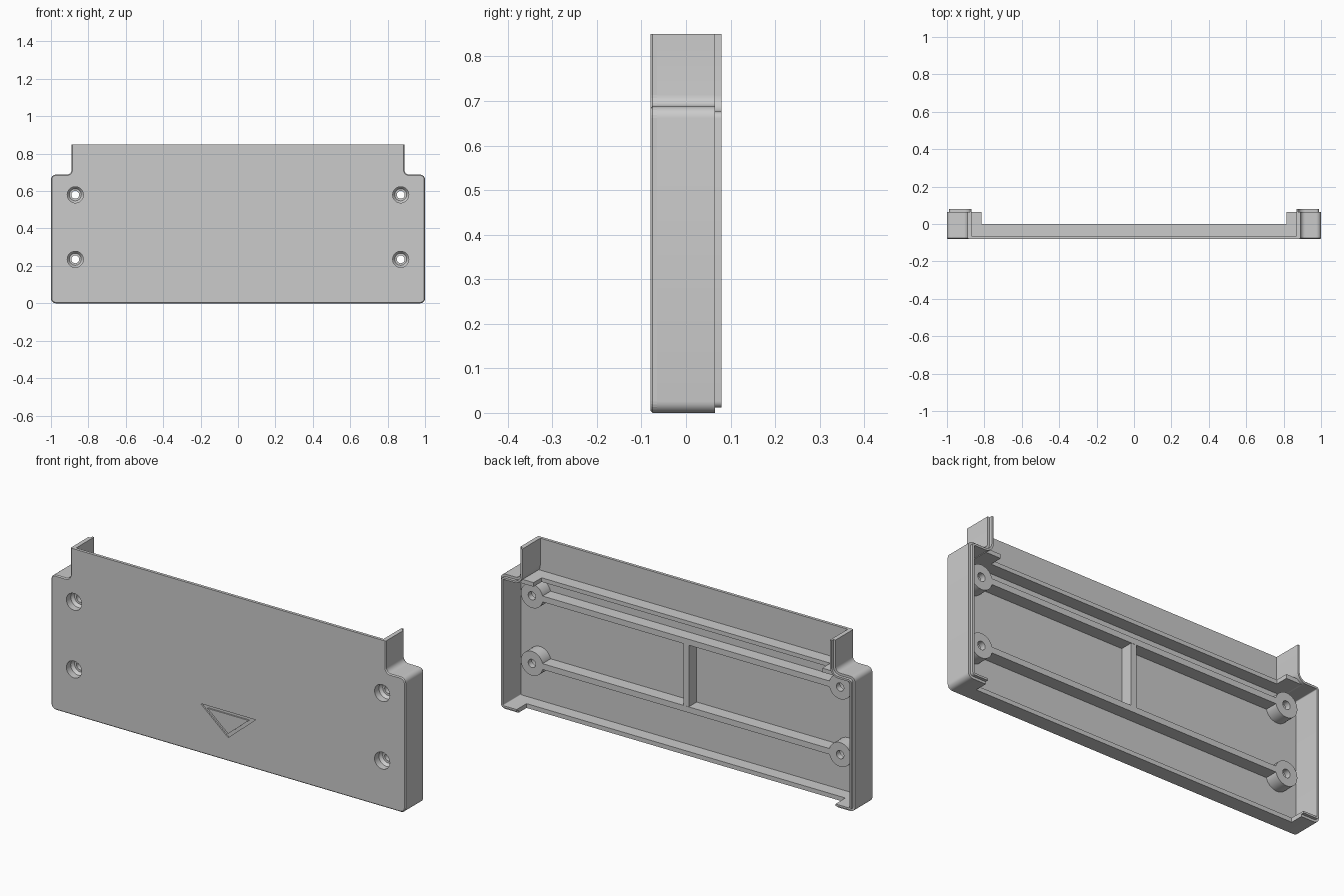
import bpy, bmesh, math
from mathutils import Vector

old = bpy.data.objects.get("Cube")
if old:
    bpy.data.objects.remove(old)

grey = bpy.data.materials.new("plain grey")
grey.use_nodes = True
grey.diffuse_color = (0.6, 0.6, 0.6, 1)
grey.node_tree.nodes["Principled BSDF"].inputs["Base Color"].default_value = (0.6, 0.6, 0.6, 1)

FRONT, FLOOR, MID, RIM, LIP = -0.08, -0.065, 0.0, 0.065, 0.08
TOP, STEP, NECK, WALL = 0.85, 0.688, 0.89, 0.022


def finish(name, bm, smooth=False):
    bmesh.ops.recalc_face_normals(bm, faces=bm.faces)
    mesh = bpy.data.meshes.new(name)
    bm.to_mesh(mesh)
    bm.free()
    mesh.materials.append(grey)
    ob = bpy.data.objects.new(name, mesh)
    bpy.context.collection.objects.link(ob)
    if smooth:
        bpy.ops.object.select_all(action='DESELECT')
        ob.select_set(True)
        bpy.context.view_layer.objects.active = ob
        bpy.ops.object.shade_smooth_by_angle(angle=math.radians(35))
    return ob


def box(name, x0, x1, y0, y1, z0, z1):
    bm = bmesh.new()
    bmesh.ops.create_cube(bm, size=1)
    for v in bm.verts:
        v.co = ((x0, x1)[v.co.x > 0], (y0, y1)[v.co.y > 0], (z0, z1)[v.co.z > 0])
    return finish(name, bm)


def arc(cx, cz, r, a0, a1, n=6):
    angles = [math.radians(a0 + (a1 - a0) * i / n) for i in range(n + 1)]
    return [Vector((cx + r * math.cos(a), cz + r * math.sin(a))) for a in angles]


def offset(path, d):
    """Shift an open path to its left by d with mitred corners."""
    out = []
    for i, p in enumerate(path):
        dirs = [(path[j + 1] - path[j]).normalized() for j in (i - 1, i) if 0 <= j < len(path) - 1]
        normals = [Vector((-t.y, t.x)) for t in dirs]
        m = sum(normals, Vector((0, 0))).normalized()
        out.append(p + m * d / m.dot(normals[0]))
    return out


def loft(name, loops, closed=False, smooth=True):
    """Skin a list of (points, y) rings; cap both ends or close into a tube."""
    bm = bmesh.new()
    rings = [[bm.verts.new((p.x, y, p.y)) for p in pts] for pts, y in loops]
    n = len(rings[0])
    pairs = list(zip(rings, rings[1:])) + ([(rings[-1], rings[0])] if closed else [])
    for a, b in pairs:
        for i in range(n):
            bm.faces.new((a[i], a[(i + 1) % n], b[(i + 1) % n], b[i]))
    if not closed:
        bm.faces.new(rings[0])
        bm.faces.new(rings[-1])
    return finish(name, bm, smooth)


def strip(name, path, d0, d1, y0, y1):
    a, b = offset(path, d0), offset(path, d1)
    return loft(name, [(a + b[::-1], y0), (a + b[::-1], y1)])


def mirrored(path):
    return [Vector((-p.x, p.y)) for p in reversed(path)]


# Side outline from the bottom tab, round the corner, over the shoulder, up the neck
R = 0.026
outline = (arc(1 - R, R, R, -90, 0) + arc(1 - R, STEP - R, R, 0, 90)
           + arc(NECK + R, STEP + R, R, 270, 180) + [Vector((NECK, TOP))])
side = [Vector((0.9, 0))] + outline

# Front plate with a softened front edge
full = mirrored(outline) + outline
soft = [Vector((p.x, max(p.y, 0.005) if p.y < 0.4 else p.y)) for p in offset(full, 0.005)]
plate = loft("front_plate", [(soft, FRONT), (full, FRONT + 0.005), (full, FLOOR)], smooth=False)

# Cutters for the screw holes and the arrow groove
cutters = []
for sx in (-1, 1):
    for z in (0.235, 0.58):
        ring = arc(sx * 0.87, z, 0.043, 0, 360, 32)[:-1]
        cutters.append(loft("hole_cutter", [(ring, -0.2), (ring, 0.1)]))


def triangle(w, top, tip):
    return [Vector((-w, top)), Vector((w, top)), Vector((0, tip))]


big, small = triangle(0.155, 0.252, 0.12), triangle(0.117, 0.238, 0.139)
cutters.append(loft("arrow_cutter", [(big, -0.1), (big, -0.073), (small, -0.073), (small, -0.1)],
                    closed=True, smooth=False))
for c in cutters:
    mod = plate.modifiers.new("cut", 'BOOLEAN')
    mod.operation, mod.solver, mod.object = 'DIFFERENCE', 'EXACT', c
    c.hide_render = True
    c.hide_viewport = True
    c.display_type = 'WIRE'

# Side walls, locating lips and shoulder tabs
for label, path in (("left", side), ("right", mirrored(side))):
    strip(label + "_wall", path, 0, WALL, FLOOR - 0.002, RIM)
    strip(label + "_lip", path, 0.012, WALL, RIM - 0.002, LIP)
    s = 1 if label == "left" else -1
    xs = sorted((s * 0.815, s * 0.9))
    box(label + "_shoulder_tab", *xs, FLOOR - 0.002, RIM, STEP - WALL, STEP - 0.001)

# Low bottom wall and cross ribs
box("bottom_wall", -0.91, 0.91, FLOOR - 0.002, MID, 0, WALL)
box("upper_ledge", -0.83, 0.83, FLOOR - 0.002, MID, STEP - WALL, STEP - 0.001)
for label, z in (("lower", 0.235), ("upper", 0.58)):
    box(label + "_cross_rib", -0.82, 0.82, FLOOR - 0.002, MID, z - 0.015, z + 0.015)
box("centre_rib", -0.015, 0.015, FLOOR - 0.002, MID - 0.001, 0.24, 0.575)

# Screw bosses with countersunk bores
bore = ((0.062, FLOOR - 0.002), (0.062, MID), (0.021, MID), (0.021, -0.03),
        (0.032, -0.03), (0.043, -0.045), (0.043, FLOOR - 0.002))
for sx, label in ((1, "left"), (-1, "right")):
    for z, level in ((0.235, "lower"), (0.58, "upper")):
        loft(f"{label}_{level}_boss", [(arc(sx * 0.87, z, r, 0, 360, 32)[:-1], y) for r, y in bore],
             closed=True)
